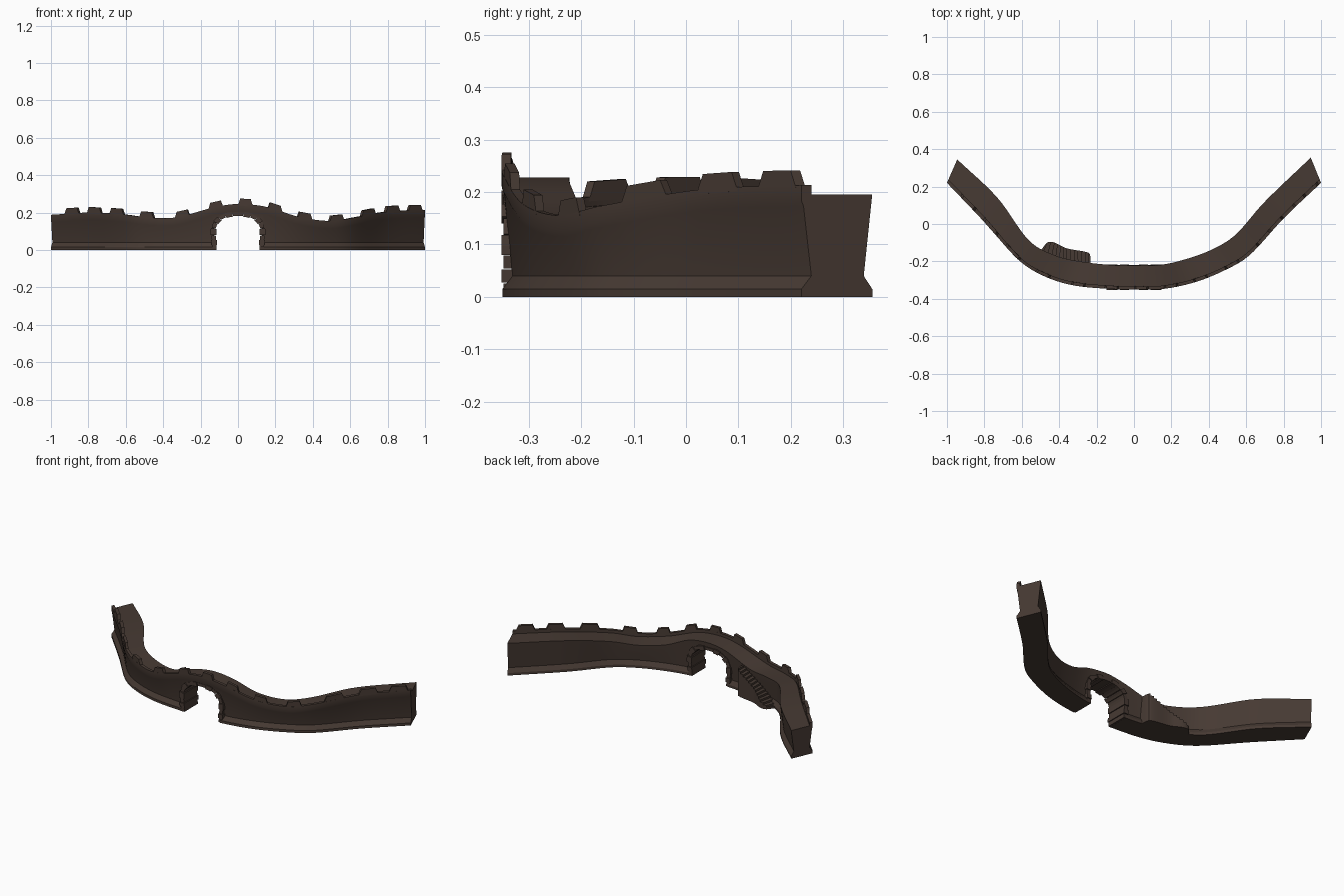
import bpy, bmesh, math

if "Cube" in bpy.data.objects:
    bpy.data.objects.remove(bpy.data.objects["Cube"])

stone = bpy.data.materials.new("dark brown stone")
stone.use_nodes = True
COLOUR = (0.062, 0.042, 0.033, 1)
stone.diffuse_color = COLOUR
bsdf = stone.node_tree.nodes["Principled BSDF"]
bsdf.inputs["Base Color"].default_value = COLOUR
bsdf.inputs["Roughness"].default_value = 0.9

# Wall plan stations: front x, front y, back x, back y, walkway height
PLAN = [(-1, .22, -.945, .345, .17), (-.8, .01, -.73, .14, .182),
        (-.62, -.19, -.56, -.09, .173), (-.5, -.27, -.43, -.165, .158),
        (-.34, -.325, -.29, -.2, .155), (-.12, -.348, -.11, -.22, .212),
        (0, -.35, 0, -.222, .228), (.15, -.348, .13, -.22, .213),
        (.33, -.31, .27, -.19, .158), (.5, -.24, .42, -.135, .137),
        (.62, -.165, .54, -.06, .155), (.8, .03, .7, .12, .187),
        (1, .22, .945, .355, .195)]
# Stair footprint: position along flight, outer x and y, inner x and y
FLIGHT = [(0, -.232, -.18, -.232, -.24), (.06, -.24, -.155, -.24, -.24),
          (.5, -.36, -.13, -.36, -.22), (.8, -.43, -.098, -.45, -.19),
          (.92, -.465, -.1, -.49, -.175), (1, -.49, -.13, -.515, -.16)]


def sample(rows, s):
    """Smooth interpolation through table rows keyed by their first column."""
    i = max(k for k in range(len(rows) - 1) if rows[k][0] <= s or k == 0)
    a, b = rows[i], rows[i + 1]
    before, after = rows[max(i - 1, 0)], rows[min(i + 2, len(rows) - 1)]
    w = b[0] - a[0]
    t = (s - a[0]) / w
    out = []
    for k in range(1, len(a)):
        m0 = (b[k] - before[k]) / (b[0] - before[0]) * w
        m1 = (after[k] - a[k]) / (after[0] - a[0]) * w
        d = b[k] - a[k]
        out.append(a[k] + t * m0 + t * t * (3 * d - 2 * m0 - m1) + t ** 3 * (m0 + m1 - 2 * d))
    return out


def wall_point(s, u, low=0, above=None):
    """Point at station s, depth u (0 front, 1 back), height absolute or above walkway."""
    fy, bx, by, h = sample(PLAN, s)
    z = low if above is None else h + above
    return (s + (bx - s) * u, fy + (by - fy) * u, z)


def loft(bm, rings):
    """Skin closed rings of equal length and cap both ends."""
    loops = [[bm.verts.new(p) for p in ring] for ring in rings]
    n = len(loops[0])
    for a, b in zip(loops, loops[1:]):
        for i in range(n):
            bm.faces.new((a[i], a[(i + 1) % n], b[(i + 1) % n], b[i]))
    bm.faces.new(loops[0][::-1])
    bm.faces.new(loops[-1])


def finish(name, bm, angle=None):
    bmesh.ops.recalc_face_normals(bm, faces=bm.faces)
    mesh = bpy.data.meshes.new(name)
    bm.to_mesh(mesh)
    bm.free()
    obj = bpy.data.objects.new(name, mesh)
    bpy.context.collection.objects.link(obj)
    mesh.materials.append(stone)
    bpy.ops.object.select_all(action='DESELECT')
    obj.select_set(True)
    bpy.context.view_layer.objects.active = obj
    if angle:
        bpy.ops.object.shade_smooth_by_angle(angle=math.radians(angle))
    return obj


def arch_point(p, half, top, spring=.09):
    """Point on the gate outline, p from 0 (left foot) to 1 (right foot)."""
    if p < .2 or p > .8:
        side = -1 if p < .5 else 1
        q = min(p, 1 - p) / .2
        return side * half * (.95 + .05 * q), spring * q
    a = math.pi * (1 - (p - .2) / .6)
    c, s = math.cos(a), math.sin(a)
    return (math.copysign(abs(c) ** .8, c) * half,
            spring + (top - spring) * max(s, 0) ** .8)


# Gate opening cutter
bm = bmesh.new()
outline = [arch_point(i / 40, .13, .192) for i in range(41)]
outline = [(outline[0][0], -.05)] + outline + [(outline[-1][0], -.05)]
loft(bm, [[(x, y, z) for x, z in outline] for y in (-.5, -.1)])
cutter = finish("gate_cutter", bm)
cutter.hide_render = True

# Curved wall with flared plinth, walkway and low front parapet
SECTION = [(0, 0, None), (0, .015, None), (.14, .04, None), (.03, 0, -.022),
           (0, 0, -.012), (0, 0, .018), (.14, 0, .018), (.14, 0, 0),
           (1, 0, 0), (.98, 0, -.025), (.88, .04, None), (1, .015, None), (1, 0, None)]
bm = bmesh.new()
COUNT = 72
loft(bm, [[wall_point(-1 + 2 * i / COUNT, *p) for p in SECTION] for i in range(COUNT + 1)])
wall = finish("curved_wall", bm)
cut = wall.modifiers.new("gate", 'BOOLEAN')
cut.object = cutter
cut.solver = 'EXACT'
bpy.ops.object.modifier_apply(modifier=cut.name)
bpy.data.objects.remove(cutter)
bpy.ops.object.shade_smooth_by_angle(angle=math.radians(28))

# Tapered battlement blocks along the parapet
bm = bmesh.new()
for s in (-.89, -.77, -.65, -.49, -.3, -.12, .04, .2, .36, .53, .7, .83, .95):
    rings = []
    for above, half in ((.01, .04), (.047, .028)):
        rings.append([wall_point(s + e * half, u, 0, above)
                      for e, u in ((-1, 0), (1, 0), (1, .14), (-1, .14))])
    loft(bm, rings)
finish("battlements", bm)

# Stones framing the gate, every other one standing a little proud
bm = bmesh.new()
STONES = 17
for i in range(STONES):
    proud = .004 * (i % 2)
    rings = []
    for y in (-.348 - proud, -.22 + proud):
        ring = []
        for half, top, ends in ((.12 - proud, .183 - proud, (.03, .5, .97)),
                                (.143 + proud, .2 + proud, (.97, .5, .03))):
            for e in ends:
                x, z = arch_point((i + e) / STONES, half, top)
                ring.append((x, y, z))
        rings.append(ring)
    loft(bm, rings)
finish("gate_stones", bm)

# Curved flight of steps against the back of the wall
bm = bmesh.new()
STEPS = 14
for i in range(STEPS):
    z = .165 * (1 - i / STEPS)
    start, end = i / STEPS, (i + 1) / STEPS
    outer = [sample(FLIGHT, start + (end - start) * k / 3)[:2] for k in range(4)]
    inner = [sample(FLIGHT, t)[2:] for t in (end, start)]
    loft(bm, [[(x, y, h) for x, y in outer + inner] for h in (0, z)])
finish("stair_steps", bm, 30)
